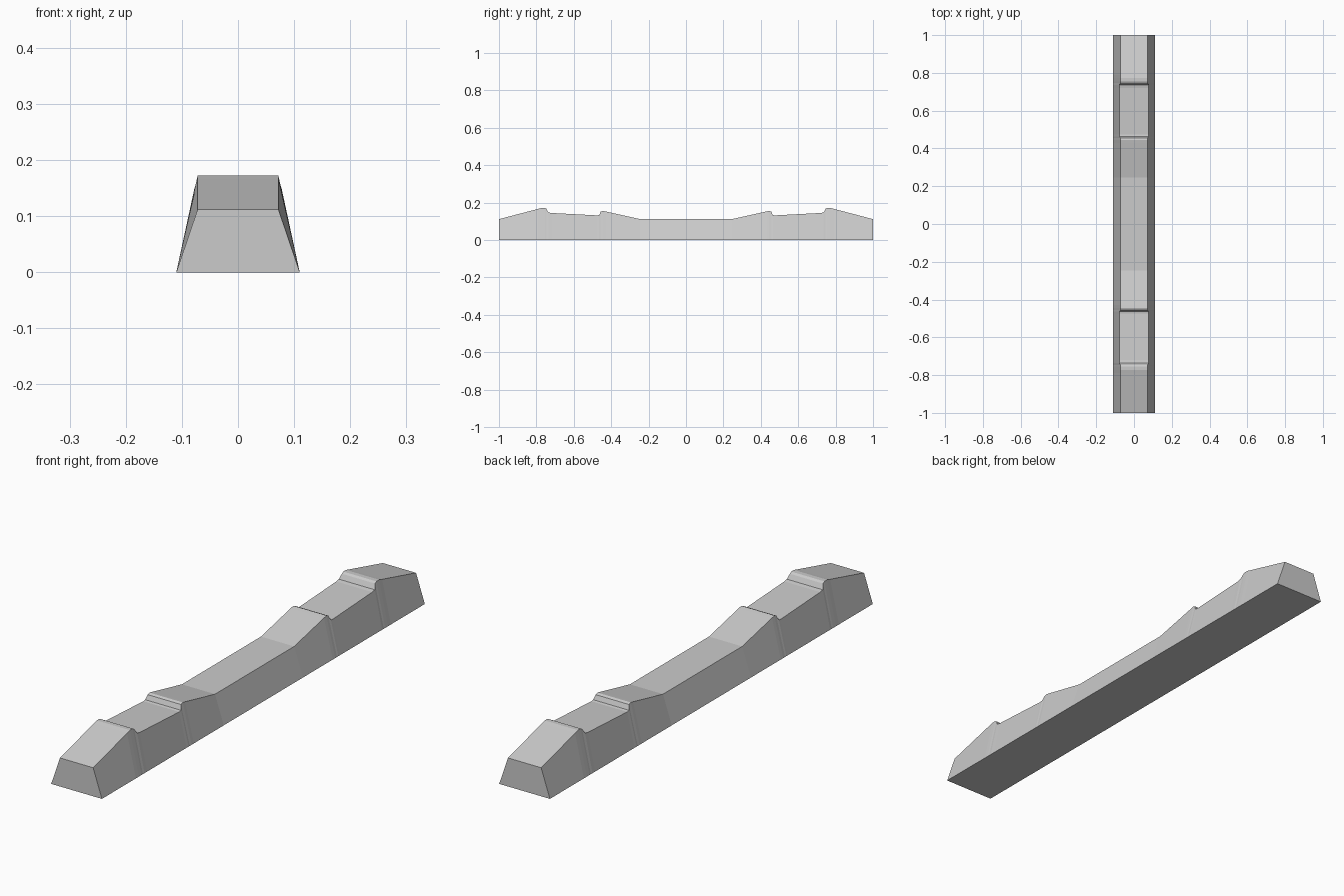
import bpy
import bmesh

cube = bpy.data.objects.get("Cube")
if cube:
    bpy.data.objects.remove(cube)

# Concrete material
concrete = bpy.data.materials.new("concrete grey")
concrete.use_nodes = True
grey = (0.6, 0.6, 0.6, 1)
concrete.diffuse_color = grey
concrete.node_tree.nodes["Principled BSDF"].inputs["Base Color"].default_value = grey

BASE = 0.11   # half width at the ground
TOP = 0.072   # half width at the upper surface
SEAT = 0.078  # half width in the rail seat

# Upper profile from the middle to one end: distance, height, half width
half = [
    (0.245, 0.112, TOP),
    (0.43, 0.153, TOP),
    (0.445, 0.156, TOP),
    (0.456, 0.152, TOP),
    (0.464, 0.134, SEAT),
    (0.475, 0.132, SEAT),
    (0.72, 0.145, SEAT),
    (0.736, 0.148, SEAT),
    (0.746, 0.167, TOP),
    (0.755, 0.172, TOP),
    (0.772, 0.172, TOP),
    (0.79, 0.167, TOP),
    (1.0, 0.112, TOP),
]
profile = [(-y, z, w) for y, z, w in reversed(half)] + half

# Sleeper body: trapezoid sections joined along the length
bm = bmesh.new()
sections = []
for y, z, w in profile:
    ring = [(-BASE, 0), (BASE, 0), (w, z), (-w, z)]
    sections.append([bm.verts.new((x, y, h)) for x, h in ring])
for a, b in zip(sections, sections[1:]):
    for i in range(4):
        j = (i + 1) % 4
        bm.faces.new((a[i], a[j], b[j], b[i]))
bm.faces.new(sections[0])
bm.faces.new(sections[-1])
bmesh.ops.recalc_face_normals(bm, faces=bm.faces)

mesh = bpy.data.meshes.new("railway_sleeper")
bm.to_mesh(mesh)
bm.free()
mesh.materials.append(concrete)
sleeper = bpy.data.objects.new("railway_sleeper", mesh)
bpy.context.collection.objects.link(sleeper)
